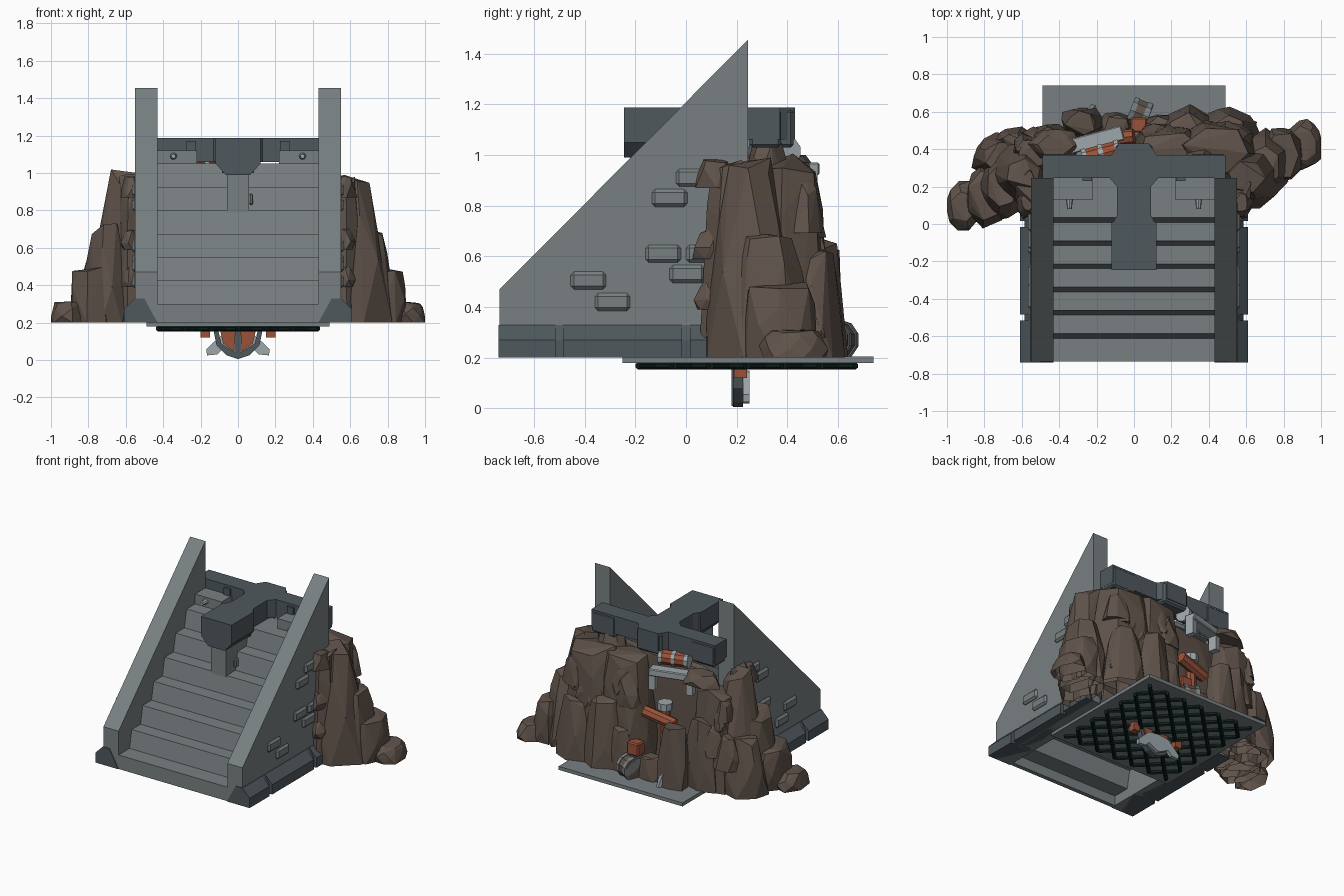
import bpy, bmesh, math, random
from mathutils import Vector, Matrix

if "Cube" in bpy.data.objects:
    bpy.data.objects.remove(bpy.data.objects["Cube"])

random.seed(7)


def material(name, rgb):
    m = bpy.data.materials.new(name)
    m.diffuse_color = (*rgb, 1)
    m.use_nodes = True
    m.node_tree.nodes["Principled BSDF"].inputs["Base Color"].default_value = m.diffuse_color
    return m


STONE = material("grey stone", (0.19, 0.217, 0.225))
DARK = material("dark stone", (0.078, 0.098, 0.108))
ROCK = material("brown rock", (0.116, 0.086, 0.069))
RUST = material("rust orange", (0.32, 0.085, 0.042))
METAL = material("light metal", (0.34, 0.39, 0.41))
GRATE = material("black green", (0.004, 0.014, 0.012))


def finish(name, bm, mat):
    bmesh.ops.recalc_face_normals(bm, faces=bm.faces[:])
    me = bpy.data.meshes.new(name)
    bm.to_mesh(me)
    bm.free()
    me.materials.append(mat)
    ob = bpy.data.objects.new(name, me)
    bpy.context.collection.objects.link(ob)
    return ob


def prism(name, pts, axis, a, b, mat):
    """Extrude a 2D outline along an axis from a to b."""
    place = {"x": lambda p, t: (t, p[0], p[1]),
             "y": lambda p, t: (p[0], t, p[1]),
             "z": lambda p, t: (p[0], p[1], t)}[axis]
    bm = bmesh.new()
    lo = [bm.verts.new(place(p, a)) for p in pts]
    hi = [bm.verts.new(place(p, b)) for p in pts]
    bm.faces.new(lo)
    bm.faces.new(hi[::-1])
    n = len(pts)
    for i in range(n):
        bm.faces.new((lo[i], hi[i], hi[(i + 1) % n], lo[(i + 1) % n]))
    return finish(name, bm, mat)


def box(name, x, y, z, mat, bevel=0, rot=0):
    bm = bmesh.new()
    bmesh.ops.create_cube(bm, size=1)
    c = Vector((sum(x) / 2, sum(y) / 2, sum(z) / 2))
    bm.transform(Matrix.Translation(c) @ Matrix.Rotation(rot, 4, "Z")
                 @ Matrix.Diagonal((abs(x[1] - x[0]), y[1] - y[0], z[1] - z[0], 1)))
    if bevel:
        bmesh.ops.bevel(bm, geom=bm.edges[:], offset=bevel, segments=1, affect="EDGES")
    return finish(name, bm, mat)


def rod(name, p, q, r, mat, sides=8, r2=None):
    p, q = Vector(p), Vector(q)
    bm = bmesh.new()
    bmesh.ops.create_cone(bm, cap_ends=True, segments=sides, radius1=r,
                          radius2=r if r2 is None else r2, depth=(q - p).length)
    bm.transform(Matrix.Translation((p + q) / 2)
                 @ (q - p).to_track_quat("Z", "Y").to_matrix().to_4x4())
    return finish(name, bm, mat)


def rock(bm, x, y, rx, ry, z0, z1, shrink=0.6, rough=0.84):
    """Add a jagged convex boulder, narrowing to the top."""
    verts, spin = [], random.random() * 6
    sides = random.choice((6, 7, 8))
    for t in (0, 0.4, 0.75, 1):
        for j in range(sides):
            a = spin + (j + 0.5 * (t == 0.4)) * math.tau / sides
            r = (1 + (shrink - 1) * t ** 1.4) * random.uniform(rough, 1.1)
            z = z0 + (z1 - z0) * (t + (random.uniform(-0.12, 0.03) if t else 0))
            px = max(-1, min(1, x + rx * r * math.cos(a)))
            verts.append(bm.verts.new((px, y + ry * r * math.sin(a), z)))
    hull = bmesh.ops.convex_hull(bm, input=verts)
    bmesh.ops.delete(bm, geom=[v for v in hull["geom_interior"]
                               if isinstance(v, bmesh.types.BMVert)], context="VERTS")


# Staircase: folded sheet with leaning risers, open underneath
top = [(-0.735, 0.2), (-0.735, 0.3)]
for k in range(1, 7):
    y, z = -0.735 + 0.124 * k, 0.3 + 0.125 * k
    top += [(y, z - 0.125), (y + 0.025, z)]
top.append((0.245, 1.05))
under = [(y + 0.03, max(0.2, z - 0.03)) for y, z in top[:-1]] + [(0.245, 1.02)]
prism("stairs", top + under[::-1], "x", -0.43, 0.43, STONE)

bricks = [(-0.385, 0.505), (-0.29, 0.42), (-0.09, 0.61), (-0.065, 0.83),
          (0.03, 0.91), (0.005, 0.53), (0.07, 0.61)]
for s, side in ((1, "right"), (-1, "left")):
    # Sloping side wall
    prism("side_wall_" + side, [(-0.735, 0.2), (-0.735, 0.47), (0.245, 1.455), (0.245, 0.2)],
          "x", s * 0.43, s * 0.55, STONE)
    # Chamfered plinth in blocks with recessed joints
    cuts = (-0.74, -0.515, -0.485, -0.015, 0.015, 0.245)
    for i in range(5):
        w = 0.585 if i % 2 else 0.61
        prism("plinth_" + side, [(s * 0.43, 0.2), (s * w, 0.2), (s * w, 0.27), (s * 0.553, 0.328),
                                 (s * 0.5, 0.328)], "y", cuts[i], cuts[i + 1], DARK)
    # Raised wall bricks
    for y, z in bricks:
        box("wall_brick_" + side, (s * 0.535, s * 0.567), (y - 0.07, y + 0.07),
            (z - 0.035, z + 0.035), STONE, 0.013)
    # Top landing, posts and knobs
    box("landing_" + side, (s * 0.22, s * 0.43), (0.13, 0.25), (1.03, 1.12), STONE)
    box("landing_post_" + side, (s * 0.225, s * 0.275), (0.23, 0.34), (1.05, 1.17), DARK)
    rod("knob_" + side, (s * 0.345, 0.14, 1.09), (s * 0.345, 0.08, 1.09), 0.02, METAL, 8, 0.012)

# Dark capping beam with forward spur
half = [(0.08, 0.43), (0.12, 0.37), (0.49, 0.37), (0.49, 0.245), (0.13, 0.245),
        (0.09, 0.2), (0.09, 0.05), (0.115, 0.0)]
prism("cap_beam", half + [(-x, y) for x, y in half[::-1]], "z", 1.06, 1.187, DARK)
prism("spur_head", [(-0.12, 1.187), (0.12, 1.187), (0.12, 1.05), (0.065, 0.99),
                    (-0.065, 0.99), (-0.12, 1.05)], "y", -0.245, 0.01, DARK)
box("spur_neck", (-0.085, 0.085), (0.0, 0.3), (1.0, 1.07), DARK)
box("beam_middle", (-0.1, 0.1), (0.3, 0.425), (1.03, 1.18), DARK, 0.012)
for s in (1, -1):
    box("beam_end", (s * 0.30, s * 0.489), (0.25, 0.375), (1.03, 1.18), DARK, 0.012)
box("spur_pillar", (-0.06, 0.06), (-0.22, 0.1), (0.79, 1.0), STONE)
box("pillar_latch", (0.06, 0.08), (-0.14, -0.1), (0.83, 0.89), STONE, 0.006)

# Base plate and the diagonal grating beneath it
box("base_plate", (-0.49, 0.49), (-0.25, 0.74), (0.18, 0.205), STONE)
for i in range(-5, 6):
    o = i * 0.145
    reach = 0.43 - abs(o) / 2
    for s in (1, -1):
        mx, my = o / 2, 0.24 - s * o / 2
        rod("grating_bar", (mx - reach, my - s * reach, 0.168),
            (mx + reach, my + s * reach, 0.168), 0.014, GRATE, 6)

# Hanging claw under the grating
for s in (1, -1):
    prism("claw_shell", [(0, 0.005), (s * 0.06, 0.025), (s * 0.115, 0.08), (s * 0.135, 0.18),
                         (s * 0.11, 0.18), (s * 0.09, 0.09), (0, 0.03)], "y", 0.185, 0.225, DARK)
    prism("claw_core", [(s * 0.012, 0.18), (s * 0.1, 0.18), (s * 0.08, 0.09), (s * 0.02, 0.045)],
          "y", 0.195, 0.225, RUST)
    prism("claw_fin", [(0, 0.02), (0, 0.15), (s * 0.08, 0.14), (s * 0.125, 0.1), (s * 0.17, 0.055),
                       (s * 0.165, 0.025), (s * 0.11, 0.03), (s * 0.08, 0.06)],
          "y", 0.225, 0.25, METAL)
    box("claw_clamp", (s * 0.15, s * 0.2), (0.19, 0.24), (0.12, 0.18), RUST)
box("claw_spine", (-0.013, 0.013), (0.18, 0.21), (0.01, 0.18), DARK)

# Rock flanks: four boulders stepping down and outward, skewed in y
cliff = bmesh.new()
flank = [(0.60, 0.23, 1.0, 0.42), (0.70, 0.14, 0.73, 0.6),
         (0.79, 0.12, 0.49, 0.8), (0.91, 0.12, 0.31, 0.65)]
for s in (1, -1):
    for i, (x, rx, z1, shrink) in enumerate(flank):
        rock(cliff, s * x, 0.26 + s * 0.055 * i, rx, 0.22 - 0.025 * i, 0.2, z1, shrink)
    # Column and jutting knobs of rock against the side wall
    rock(cliff, s * 0.57, 0.19, 0.1, 0.14, 0.2, 0.98, 0.7)
    for z in (0.44, 0.64, 0.92):
        rock(cliff, s * 0.575, 0.11, 0.06, 0.09, z - 0.05, z + 0.06, 0.6, 0.6)

# Rock mass at the back, open at the cave: x, y, radius, top
back = [(0.44, 0.40, 0.25, 1.0), (0.18, 0.40, 0.22, 0.99), (0.28, 0.50, 0.17, 0.68),
        (0.50, 0.50, 0.16, 0.62), (0.15, 0.51, 0.12, 0.5), (-0.70, 0.36, 0.17, 0.6),
        (-0.50, 0.38, 0.17, 0.92), (-0.28, 0.54, 0.12, 0.62), (-0.45, 0.45, 0.13, 0.7),
        (-0.10, 0.53, 0.10, 0.36)]
for x, y, r, z1 in back:
    rock(cliff, x, y, r, r * 0.75, 0.2, z1, 0.7)
rock(cliff, -0.42, 0.42, 0.16, 0.09, 0.92, 1.0)
rock(cliff, 0.36, 0.32, 0.14, 0.1, 0.85, 1.05)
rock(cliff, 0, 0.29, 0.5, 0.05, 0.2, 0.98, 0.9)
# Loose chunks scattered over the back face
for i in range(15):
    x = random.uniform(0.05, 0.58) if i < 11 else random.uniform(-0.65, -0.45)
    z = random.uniform(0.35, 0.86)
    y = 0.57 - 0.13 * z - 0.06 * (x < 0)
    r = random.uniform(0.07, 0.13)
    rock(cliff, x, y, r, 0.08, z - r, z + 0.9 * r, 0.5, 0.6)
# Leave the rocks open at ground level
cliff.normal_update()
bmesh.ops.delete(cliff, geom=[f for f in cliff.faces
                              if all(v.co.z < 0.201 for v in f.verts)], context="FACES")
finish("rock_cliff", cliff, ROCK)

# Machinery in the cave: bracket, barrel, pipes, crate and drum
rot = math.radians(15)
d = Vector((math.cos(rot), math.sin(rot), 0))
c = Vector((-0.205, 0.45, 0))
box("bracket_bar", (-0.355, -0.055), (0.41, 0.49), (0.92, 0.97), METAL, 0.006, rot)
for t in (-0.13, 0.13):
    p = c + d * t
    box("bracket_leg", (p.x - 0.022, p.x + 0.022), (p.y - 0.03, p.y + 0.03),
        (0.82, 0.94), METAL, 0, rot)
b = c + Vector((0.03, -0.075, 1.015))
rod("barrel", b - d * 0.09, b + d * 0.09, 0.05, RUST, 10)
for t in (-0.09, 0, 0.09):
    rod("barrel_band", b + d * (t - 0.012), b + d * (t + 0.012), 0.055, METAL, 10)
rod("cave_pipe", (-0.13, 0.42, 0.2), (-0.13, 0.42, 0.7), 0.035, RUST)
rod("cave_pipe_collar", (-0.13, 0.42, 0.66), (-0.13, 0.42, 0.71), 0.05, METAL)
rod("cave_cross_pipe", (-0.22, 0.44, 0.58), (0.0, 0.47, 0.63), 0.04, RUST)
box("cave_crate", (-0.02, 0.07), (0.49, 0.57), (0.34, 0.43), RUST, 0.008)
rod("drum", (-0.02, 0.61, 0.27), (0.08, 0.57, 0.27), 0.075, ROCK, 10)
for x, y in ((-0.02, 0.61), (0.05, 0.582)):
    rod("drum_band", (x, y, 0.27), (x + 0.025, y - 0.01, 0.27), 0.08, STONE, 10)
rod("bent_pipe", (-0.22, 0.62, 0.2), (-0.26, 0.58, 0.37), 0.02, METAL, 6)
